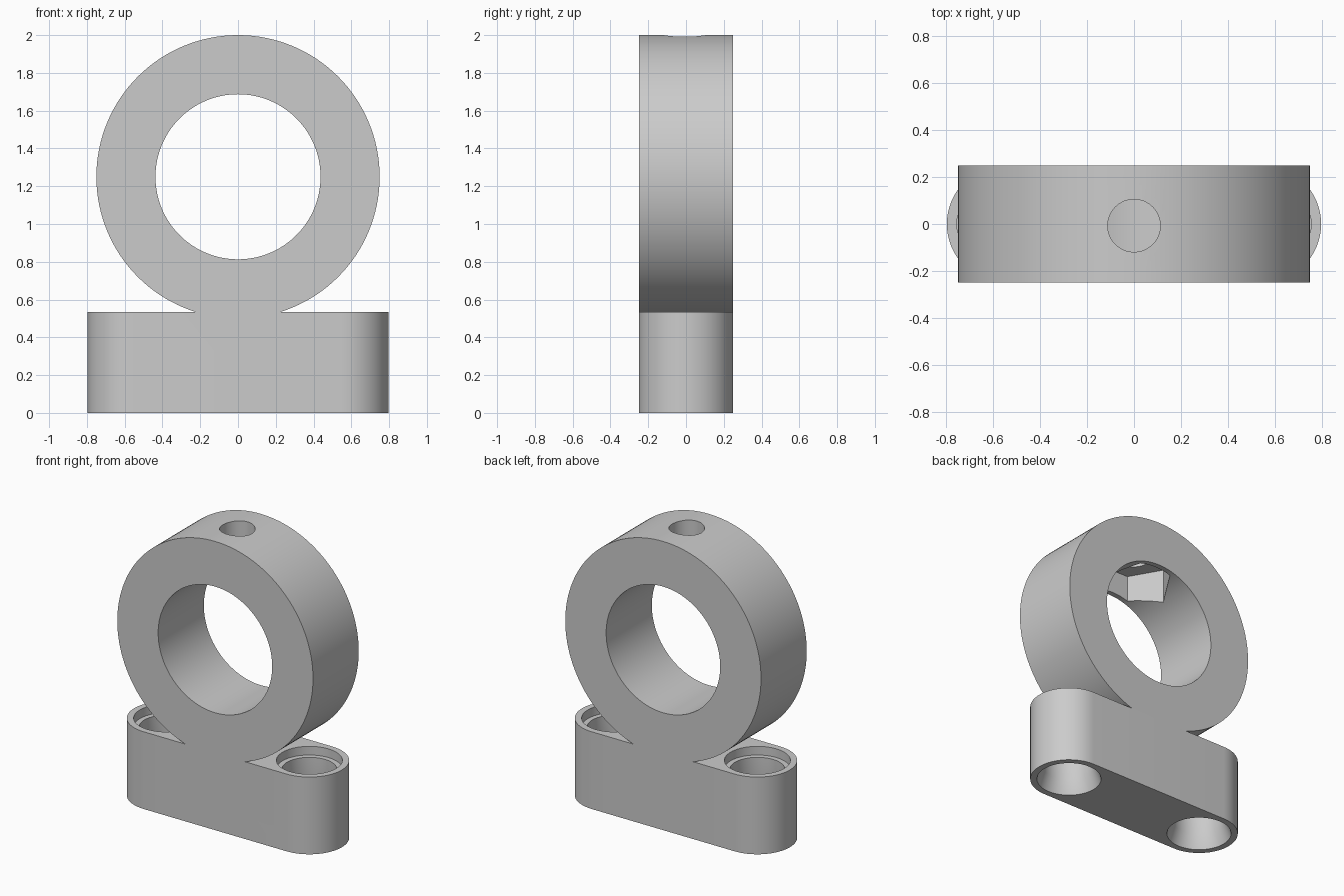
import bpy, bmesh, math
from mathutils import Matrix

cube = bpy.data.objects.get("Cube")
if cube:
    bpy.data.objects.remove(cube, do_unlink=True)

HALF_DEPTH = 0.25
BASE_TOP = 0.535
END_X = 0.547
RING_Z, RING_R, BORE_R = 1.25, 0.75, 0.437

grey = bpy.data.materials.new("plain grey")
grey.use_nodes = True
colour = (0.6, 0.6, 0.6, 1)
grey.diffuse_color = colour
grey.node_tree.nodes["Principled BSDF"].inputs["Base Color"].default_value = colour


def finish(name, bm):
    bmesh.ops.recalc_face_normals(bm, faces=bm.faces)
    mesh = bpy.data.meshes.new(name)
    bm.to_mesh(mesh)
    bm.free()
    mesh.materials.append(grey)
    obj = bpy.data.objects.new(name, mesh)
    bpy.context.collection.objects.link(obj)
    return obj


def tapered(name, x, y, z0, z1, r0, r1, sides=64):
    """Upright round or many-sided plug from z0 to z1."""
    bm = bmesh.new()
    bmesh.ops.create_cone(bm, cap_ends=True, segments=sides, radius1=r0, radius2=r1,
                          depth=z1 - z0, matrix=Matrix.Translation((x, y, (z0 + z1) / 2)))
    return finish(name, bm)


def disc_along_y(name, radius, half):
    bm = bmesh.new()
    place = Matrix.Translation((0, 0, RING_Z)) @ Matrix.Rotation(math.pi / 2, 4, 'X')
    bmesh.ops.create_cone(bm, cap_ends=True, segments=128, radius1=radius, radius2=radius,
                          depth=2 * half, matrix=place)
    return finish(name, bm)


def combine(target, other, operation):
    mod = target.modifiers.new(operation.lower(), 'BOOLEAN')
    mod.operation = operation
    mod.solver = 'EXACT'
    mod.object = other
    bpy.context.view_layer.objects.active = target
    bpy.ops.object.modifier_apply(modifier=mod.name)
    bpy.data.objects.remove(other, do_unlink=True)


# Rounded base bar
bm = bmesh.new()
steps = 32
outline = []
for side in (1, -1):
    for i in range(steps + 1):
        a = math.pi * (i / steps - 0.5)
        outline.append(bm.verts.new((side * (END_X + HALF_DEPTH * math.cos(a)),
                                     side * HALF_DEPTH * math.sin(a), 0)))
bottom = bm.faces.new(outline)
top = bmesh.ops.extrude_face_region(bm, geom=[bottom])
bmesh.ops.translate(bm, vec=(0, 0, BASE_TOP),
                    verts=[v for v in top["geom"] if isinstance(v, bmesh.types.BMVert)])
body = finish("ring_mount", bm)

# Upright ring with its bore
combine(body, disc_along_y("ring", RING_R, HALF_DEPTH), 'UNION')
combine(body, disc_along_y("bore", BORE_R, 0.4), 'DIFFERENCE')

# Pin holes: stepped at the top, tapered at the bottom
for x in (-END_X, END_X):
    combine(body, tapered("pin_hole", x, 0, -0.1, 0.56, 0.172, 0.172), 'DIFFERENCE')
    combine(body, tapered("top_recess", x, 0, BASE_TOP - 0.06, 0.56, 0.207, 0.207), 'DIFFERENCE')
    combine(body, tapered("bottom_taper", x, 0, -0.02, 0.1, 0.214, 0.172), 'DIFFERENCE')

# Screw hole and six-sided nut pocket through the crown of the ring
combine(body, tapered("screw_hole", 0, -0.007, 1.5, 2.1, 0.112, 0.112), 'DIFFERENCE')
nut = tapered("nut_pocket", 0, 0, 1.45, 1.85, 0.247, 0.247, 6)
# Points of the pocket face left and right
nut.data.transform(Matrix.Rotation(math.pi / 6, 4, 'Z'))
combine(body, nut, 'DIFFERENCE')

bpy.ops.object.select_all(action='DESELECT')
body.select_set(True)
bpy.context.view_layer.objects.active = body
bpy.ops.object.shade_smooth_by_angle(angle=math.radians(25))
